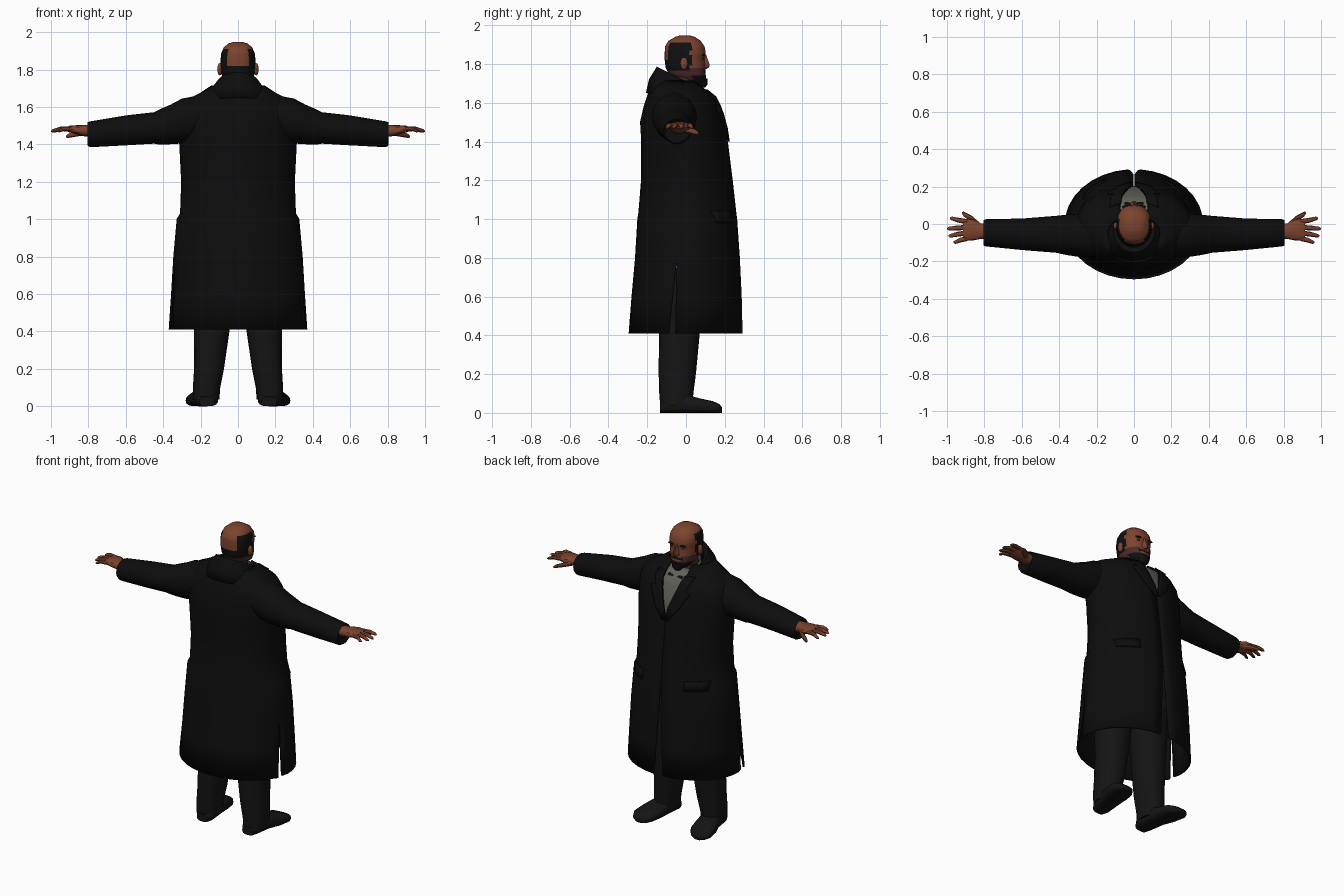
import bpy, bmesh, math
from mathutils import Vector

if "Cube" in bpy.data.objects:
    bpy.data.objects.remove(bpy.data.objects["Cube"], do_unlink=True)


def material(name, *rgb):
    m = bpy.data.materials.new(name)
    m.use_nodes = True
    m.diffuse_color = (*rgb, 1)
    bsdf = m.node_tree.nodes["Principled BSDF"]
    bsdf.inputs["Base Color"].default_value = (*rgb, 1)
    bsdf.inputs["Roughness"].default_value = 0.8
    return m


COAT = material("coat black", 0.004, 0.004, 0.004)
TROUSERS = material("trouser charcoal", 0.007, 0.007, 0.007)
SKIN = material("skin brown", 0.2, 0.056, 0.027)
STUBBLE = material("stubble brown", 0.075, 0.024, 0.024)
HAIR = material("hair black", 0.005, 0.005, 0.005)
SHIRT = material("shirt grey", 0.12, 0.12, 0.1)
made = []


def finish(name, bm, mats, thickness=0, fix=True):
    if fix:
        bmesh.ops.recalc_face_normals(bm, faces=bm.faces)
    me = bpy.data.meshes.new(name)
    bm.to_mesh(me)
    bm.free()
    for m in mats:
        me.materials.append(m)
    ob = bpy.data.objects.new(name, me)
    bpy.context.collection.objects.link(ob)
    if thickness:
        mod = ob.modifiers.new("thickness", "SOLIDIFY")
        mod.thickness, mod.offset = thickness, 0
    made.append(ob)
    return ob


def skin_rows(bm, rows, closed):
    """Join consecutive rows of points with quads."""
    vs = [[bm.verts.new(p) for p in r] for r in rows]
    n = len(rows[0])
    for a, b in zip(vs, vs[1:]):
        for j in range(n if closed else n - 1):
            k = (j + 1) % n
            bm.faces.new((a[j], a[k], b[k], b[j]))
    if closed:
        bm.faces.new(vs[0][::-1])
        bm.faces.new(vs[-1])


def loft(name, rows, *mats):
    bm = bmesh.new()
    skin_rows(bm, rows, True)
    return finish(name, bm, mats)


def ring(axis, pos, ca, cb, ra, rb, n=16, power=2.0, side=1):
    """Superellipse across one axis; a and b are the other two axes in order."""
    pts = []
    for j in range(n):
        t = math.tau * j / n
        c, s = math.cos(t), math.sin(t)
        p = [ca + ra * math.copysign(abs(c) ** (2 / power), c),
             cb + rb * math.copysign(abs(s) ** (2 / power), s)]
        p.insert("xyz".index(axis), pos)
        pts.append(Vector((p[0] * side, p[1], p[2])))
    return pts


def open_ring(w, yb, yf, zb, zf, gap, n=32):
    """Ring open at the front centre, height running from back to front."""
    a = math.asin(min(gap / w, 1))
    c, r = (yb + yf) / 2, (yf - yb) / 2
    pts = []
    for j in range(n + 1):
        t = math.pi / 2 + a + (math.tau - 2 * a) * j / n
        f = (math.sin(t) + 1) / 2
        pts.append(Vector((w * math.cos(t), c + r * math.sin(t), zb + (zf - zb) * f)))
    return pts


# Coat body: height, half width, back, front, half front opening
body = [(0.41, 0.365, -0.29, 0.287, 0.032), (0.6, 0.352, -0.275, 0.282, 0.022),
        (0.8, 0.34, -0.257, 0.272, 0.01), (1.0, 0.322, -0.245, 0.258, 0.002),
        (1.03, 0.304, -0.24, 0.254, 0.002), (1.2, 0.298, -0.226, 0.235, 0.002),
        (1.4, 0.308, -0.225, 0.21, 0.002), (1.5, 0.315, -0.231, 0.195, 0.03),
        (1.58, 0.31, -0.213, 0.168, 0.055), (1.63, 0.28, -0.196, 0.145, 0.07),
        (1.67, 0.2, -0.18, 0.1, 0.075), (1.71, 0.14, -0.16, 0.05, 0.07)]
rows = [open_ring(w, yb, yf, z, z, g) for z, w, yb, yf, g in body]
bm = bmesh.new()
skin_rows(bm, rows[2:], False)
for first, last in ((0, 9), (9, 23), (23, 32)):      # panels split by side vents
    panel = [[p.copy() for p in r[first:last + 1]] for r in rows[:3]]
    for r in panel:
        open_by = (0.8 - r[0].z) / 0.39
        for j, p in ((first, r[0]), (last, r[-1])):
            if j in (9, 23):
                p.y += open_by * (-0.022 if first == 9 else 0.014)
    skin_rows(bm, panel, False)
bmesh.ops.remove_doubles(bm, verts=bm.verts, dist=0.0005)
finish("coat_body", bm, [COAT], 0.012, fix=False)


def front_y(x, z):
    for a, b in zip(body, body[1:]):
        if z <= b[0]:
            break
    f = min(1, (z - a[0]) / (b[0] - a[0]))
    w, yb, yf = (a[i] + (b[i] - a[i]) * f for i in (1, 2, 3))
    return (yb + yf) / 2 + (yf - yb) / 2 * math.sqrt(max(0, 1 - (x / w) ** 2))


def draped(name, strips, lift, mat, thickness, side=1, cols=5):
    """Cloth strip lying on the coat front: rows of height, inner x, outer x."""
    bm = bmesh.new()
    grid = []
    for z, a, b in strips:
        xs = [a + (b - a) * j / (cols - 1) for j in range(cols)]
        grid.append([Vector((x * side, front_y(x, z) + lift, z)) for x in xs])
    skin_rows(bm, grid, False)
    return finish(name, bm, [mat], thickness)


# Shirt front, lapels and pocket flaps
draped("shirt_front", [(z / 100, -0.13, 0.13) for z in range(136, 172, 3)],
       -0.014, SHIRT, 0.004, cols=13)
for side, label in ((1, "left"), (-1, "right")):
    draped(label + "_lapel", [(1.4, 0.002, 0.02), (1.47, 0.012, 0.08), (1.54, 0.036, 0.12),
                              (1.58, 0.05, 0.14), (1.59, 0.054, 0.105), (1.63, 0.064, 0.125),
                              (1.665, 0.07, 0.13)], 0.012, COAT, 0.008, side)
    draped(label + "_pocket_flap", [(0.98, 0.15, 0.27), (1.04, 0.15, 0.27)],
           0.012, COAT, 0.006, side)

# Coat collar, folded over at the top
collar = [(0.19, -0.203, 0.135, 1.65, 1.57, 0.07), (0.155, -0.187, 0.12, 1.72, 1.62, 0.065),
          (0.112, -0.15, 0.095, 1.782, 1.66, 0.055), (0.097, -0.127, 0.085, 1.765, 1.65, 0.05),
          (0.095, -0.115, 0.08, 1.68, 1.6, 0.05)]
bm = bmesh.new()
skin_rows(bm, [open_ring(*c) for c in collar], False)
finish("coat_collar", bm, [COAT], 0.008, fix=False)

# Shirt collar and bow tie
bm = bmesh.new()
skin_rows(bm, [open_ring(0.088, -0.1, 0.085, 1.66, 1.62, 0.012),
               open_ring(0.08, -0.095, 0.075, 1.735, 1.675, 0.012)], False)
finish("shirt_collar", bm, [SHIRT], 0.005, fix=False)
loft("bow_tie", [ring("x", x, 0.108, 1.638, 0.01, r, 8)
                 for x, r in ((-0.05, 0.02), (-0.04, 0.022), (0, 0.009),
                              (0.04, 0.022), (0.05, 0.02))], HAIR)

# Sleeves, hands, trouser legs and shoes
for side, label in ((1, "left"), (-1, "right")):
    arm = [(0.12, -0.06, 1.55, 0.1, 0.1), (0.22, -0.06, 1.54, 0.115, 0.12),
           (0.3, -0.06, 1.525, 0.115, 0.12), (0.36, -0.058, 1.507, 0.108, 0.106),
           (0.42, -0.055, 1.493, 0.098, 0.094), (0.45, -0.055, 1.488, 0.096, 0.084),
           (0.6, -0.055, 1.475, 0.084, 0.08), (0.79, -0.047, 1.454, 0.073, 0.069),
           (0.805, -0.047, 1.456, 0.068, 0.062), (0.79, -0.045, 1.46, 0.055, 0.045)]
    loft(label + "_sleeve", [ring("x", *a, side=side) for a in arm], COAT)
    palm = [(0.77, -0.04, 1.47, 0.04, 0.032), (0.82, -0.038, 1.473, 0.042, 0.03),
            (0.86, -0.03, 1.478, 0.058, 0.025), (0.9, -0.032, 1.482, 0.058, 0.018),
            (0.915, -0.032, 1.482, 0.05, 0.012)]
    loft(label + "_palm", [ring("x", *p, 12, 2.4, side) for p in palm], SKIN)
    for i, (tip, y0, y1) in enumerate(((0.965, -0.077, -0.097), (0.992, -0.047, -0.063),
                                       (1.0, -0.018, -0.025), (0.985, 0.012, 0.03))):
        finger = [(0.89, y0, 1.482, 0.014, 0.013), ((0.9 + tip) / 2, (y0 + y1) / 2, 1.483, 0.013, 0.012),
                  (tip - 0.01, y1, 1.473, 0.01, 0.009), (tip, y1, 1.47, 0.004, 0.004)]
        loft(f"{label}_finger_{i + 1}", [ring("x", *f, 8, 2, side) for f in finger], SKIN)
    thumb = [(0.83, -0.01, 1.465, 0.022, 0.018), (0.87, 0.028, 1.456, 0.018, 0.015),
             (0.91, 0.053, 1.445, 0.013, 0.011), (0.92, 0.06, 1.442, 0.005, 0.005)]
    loft(label + "_thumb", [ring("x", *t, 8, 2, side) for t in thumb], SKIN)
    leg = [(0.035, 0.17, -0.05, 0.07, 0.083), (0.1, 0.168, -0.05, 0.073, 0.088),
           (0.2, 0.155, -0.045, 0.08, 0.096), (0.4, 0.14, -0.035, 0.094, 0.105),
           (0.75, 0.135, -0.03, 0.12, 0.12)]
    loft(label + "_trouser_leg", [ring("z", *t, 16, 2.3, side) for t in leg], TROUSERS)
    shoe = [(-0.135, 0.165, 0.04, 0.05), (-0.1, 0.165, 0.06, 0.09), (0, 0.178, 0.064, 0.095),
            (0.07, 0.194, 0.076, 0.075), (0.14, 0.206, 0.074, 0.06), (0.172, 0.21, 0.055, 0.045),
            (0.185, 0.21, 0.03, 0.03)]
    loft(label + "_shoe", [ring("y", y, x, h / 2, w, h / 2, 16, 3, side)
                           for y, x, w, h in shoe], TROUSERS)

# Neck and head: height, half width, back, front
loft("neck", [ring("z", z, 0, y, 0.07, 0.065) for z, y in ((1.6, -0.02), (1.76, -0.01))], STUBBLE)
skull = [(1.693, 0.03, 0.03, 0.09), (1.71, 0.058, -0.03, 0.103), (1.74, 0.079, -0.085, 0.102),
         (1.78, 0.088, -0.105, 0.1), (1.82, 0.092, -0.11, 0.096), (1.86, 0.093, -0.11, 0.102),
         (1.89, 0.089, -0.108, 0.096), (1.92, 0.075, -0.09, 0.076), (1.94, 0.05, -0.055, 0.045),
         (1.95, 0.015, -0.02, 0.012)]
rows = []
for a, b in zip(skull, skull[1:]):
    for k in range(3):
        z, w, yb, yf = (p + (q - p) * k / 3 for p, q in zip(a, b))
        rows.append(ring("z", z, 0, (yb + yf) / 2, w, (yf - yb) / 2, 40, 2.3))
head = loft("head", rows, SKIN, HAIR, STUBBLE, SHIRT)
for f in head.data.polygons:
    x, y, z = f.center
    x = abs(x)
    bald = y < -0.03 and x < 0.055 and z > 1.825
    if y < 0.025 and 1.77 < z < 1.912 and not bald:
        f.material_index = 1
    elif y > 0.035 and z < 1.735 or y > 0.06 and x < 0.045 and 1.748 < z < 1.768:
        f.material_index = 3 if x < 0.012 and 1.71 < z < 1.725 else 1
    elif z < 1.785 and (y < 0.085 or x > 0.03):
        f.material_index = 2

# Beard tuft, nose, ears, brows and eyes
loft("beard_tuft", [ring("z", z, 0, 0.088, w, d, 12) for z, w, d in
                    ((1.68, 0.018, 0.012), (1.695, 0.034, 0.024), (1.725, 0.04, 0.022))], HAIR)
loft("nose", [ring("z", z, 0, 0.09, w, d, 10) for z, w, d in
              ((1.775, 0.014, 0.02), (1.785, 0.022, 0.031), (1.797, 0.02, 0.034),
               (1.825, 0.011, 0.023), (1.85, 0.009, 0.014))], SKIN)


def ball(name, centre, scale, mat):
    bm = bmesh.new()
    bmesh.ops.create_uvsphere(bm, u_segments=12, v_segments=8, radius=1)
    bmesh.ops.scale(bm, vec=scale, verts=bm.verts)
    bmesh.ops.translate(bm, vec=centre, verts=bm.verts)
    finish(name, bm, [mat])


for side, label in ((1, "left"), (-1, "right")):
    ball(label + "_ear", (0.097 * side, -0.01, 1.802), (0.014, 0.02, 0.033), SKIN)
    ball(label + "_brow", (0.04 * side, 0.092, 1.846), (0.025, 0.009, 0.006), HAIR)
    ball(label + "_eye", (0.038 * side, 0.088, 1.829), (0.014, 0.006, 0.006), STUBBLE)

# Smooth shading with sharp edges kept
bpy.ops.object.select_all(action="DESELECT")
for ob in made:
    ob.select_set(True)
bpy.context.view_layer.objects.active = made[0]
bpy.ops.object.shade_smooth_by_angle(angle=math.radians(40))
